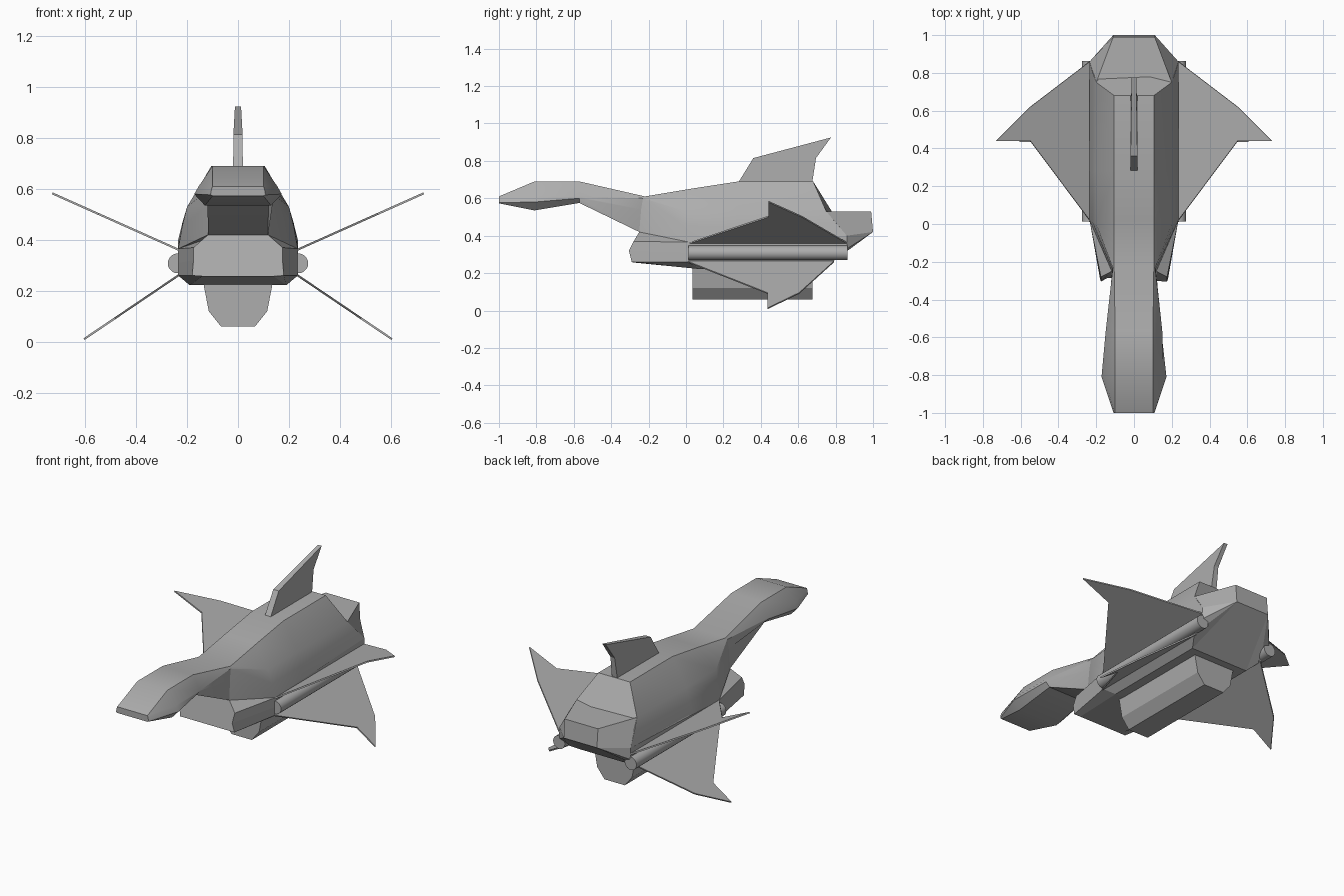
import bpy, bmesh, math
from mathutils import Vector

if "Cube" in bpy.data.objects:
    bpy.data.objects.remove(bpy.data.objects["Cube"], do_unlink=True)

GREY = (0.42, 0.42, 0.42, 1)
mat = bpy.data.materials.new("hull_grey")
mat.use_nodes = True
mat.diffuse_color = GREY
mat.node_tree.nodes["Principled BSDF"].inputs["Base Color"].default_value = GREY


def finish(name, bm, smooth_angle=None):
    """Turn a bmesh into a coloured object."""
    bmesh.ops.remove_doubles(bm, verts=bm.verts, dist=0.0005)
    bmesh.ops.recalc_face_normals(bm, faces=bm.faces)
    mesh = bpy.data.meshes.new(name)
    bm.to_mesh(mesh)
    bm.free()
    mesh.materials.append(mat)
    obj = bpy.data.objects.new(name, mesh)
    bpy.context.collection.objects.link(obj)
    if smooth_angle:
        bpy.ops.object.select_all(action='DESELECT')
        obj.select_set(True)
        bpy.context.view_layer.objects.active = obj
        bpy.ops.object.shade_smooth_by_angle(angle=math.radians(smooth_angle))
    return obj


def loft(name, half_rings, smooth_angle=None):
    """Skin mirrored half sections, each listed from top to bottom."""
    bm = bmesh.new()
    rings = []
    for half in half_rings:
        full = half + [(-x, y, z) for x, y, z in reversed(half)]
        rings.append([bm.verts.new(p) for p in full])
    n = len(rings[0])
    for a, b in zip(rings, rings[1:]):
        for i in range(n):
            j = (i + 1) % n
            bm.faces.new((a[i], a[j], b[j], b[i]))
    bm.faces.new(rings[0])
    bm.faces.new(rings[-1])
    return finish(name, bm, smooth_angle)


def at(y, *xz):
    """Section lying in a plane of constant y."""
    return [(x, y, z) for x, z in xz]


def plate(name, outline, offsets):
    """Thin solid from an outline, shifted both ways by an offset per point."""
    bm = bmesh.new()
    a = [bm.verts.new(Vector(p) + o) for p, o in zip(outline, offsets)]
    b = [bm.verts.new(Vector(p) - o) for p, o in zip(outline, offsets)]
    n = len(a)
    bm.faces.new(a)
    bm.faces.new(b)
    for i in range(n):
        j = (i + 1) % n
        bm.faces.new((a[i], a[j], b[j], b[i]))
    return finish(name, bm)


# Head, neck and upper back
loft("upper_fuselage", [
    at(-1, (.10, .61), (.104, .60), (.108, .577), (.10, .573)),
    at(-.81, (.10, .69), (.155, .61), (.172, .58), (.13, .535)),
    at(-.57, (.10, .69), (.15, .61), (.145, .60), (.12, .575)),
    [(.105, -.22, .61), (.112, -.23, .60), (.115, -.24, .54), (.118, -.25, .42)],
    [(.105, .02, .65), (.20, 0, .53), (.22, .01, .45), (.235, .02, .365)],
    [(.105, .28, .69), (.20, .28, .53), (.22, .28, .45), (.235, .28, .375)],
    [(.105, .68, .69), (.20, .75, .53), (.218, .80, .47), (.235, .86, .40)],
], 25)

# Lower hull with the chin block in front and the wedge tail behind
tail = (.11, 1, .42)
loft("lower_hull", [
    [(.118, -.25, .42), (.175, -.28, .37), (.175, -.305, .32),
     (.18, -.29, .26), (.14, -.285, .257)],
    [(.118, 0, .42), (.235, .02, .365), (.235, .02, .31),
     (.235, .02, .26), (.19, .07, .222)],
    [(.20, .75, .53), (.235, .86, .40), (.235, .86, .33),
     (.235, .79, .265), (.19, .72, .222)],
    [(.11, .99, .53), tail, tail, tail, tail],
])

# Belly pod
pod = ((.138, .24), (.115, .12), (.067, .06))
loft("belly_pod", [at(.035, *pod), at(.675, *pod)])

# Tail fin
fin = [(0, .28, .685), (0, .36, .815), (0, .775, .925), (0, .695, .815), (0, .675, .685)]
plate("tail_fin", fin, [Vector((t, 0, 0)) for t in (.019, .018, .012, .014, .018)])


def wing(name, side, root, tip, tip_y, mid, front_y, rear_y, notch_y):
    """Swept wing spanning from root to tip, both given as (x, z)."""
    def p(t, y):
        return (side * (root[0] + (tip[0] - root[0]) * t), y,
                root[1] + (tip[1] - root[1]) * t)
    span = Vector(p(1, 0)) - Vector(p(0, 0))
    off = span.cross(Vector((0, 1, 0))).normalized() * .004
    pts = [p(-.05, front_y), p(0, front_y), p(mid, tip_y), p(1, tip_y),
           p(mid, notch_y), p(0, rear_y), p(-.05, rear_y)]
    plate(name, pts, [off] * len(pts))


for side, label in ((1, "left"), (-1, "right")):
    wing(label + "_upper_wing", side, (.235, .362), (.73, .583), .44, .635, .02, .86, .62)
    wing(label + "_lower_wing", side, (.235, .26), (.605, .01), .435, .67, .01, .79, .605)

    # Round side tube along the wing roots
    bm = bmesh.new()
    bmesh.ops.create_cone(bm, cap_ends=True, segments=20, radius1=.039,
                          radius2=.039, depth=.85)
    tube = finish(label + "_side_tube", bm, 40)
    tube.rotation_euler.x = math.pi / 2
    tube.location = (side * .237, .438, .308)
